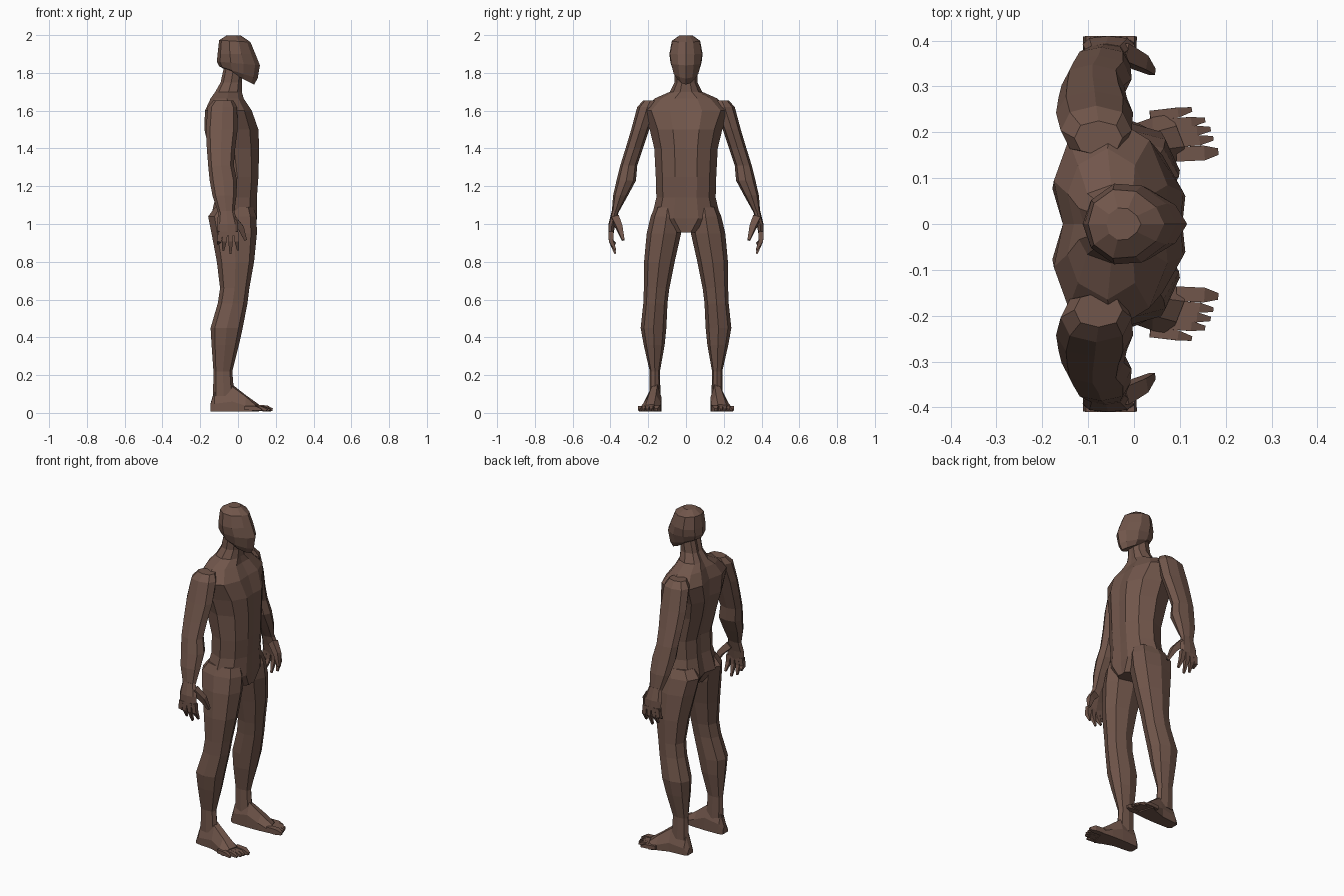
import bpy, bmesh
from mathutils import Vector

skin = bpy.data.materials.new("brown skin")
skin.diffuse_color = (0.165, 0.093, 0.07, 1)

# Cross-sections as (depth, width) in unit space
OCT = [(1, 0), (.74, .74), (0, 1), (-.74, .74), (-1, 0), (-.74, -.74), (0, -1), (.74, -.74)]
HALF = [(.95, 0), (1, .36), (.68, .78), (0, 1), (-.74, .78), (-1, .4), (-.84, 0)]
TORSO = HALF + [(u, -v) for u, v in HALF[-2:0:-1]]
HEADH = [(1, 0), (.78, .5), (.25, .95), (-.35, 1), (-.85, .6), (-1, 0)]
HEAD = HEADH + [(u, -v) for u, v in HEADH[-2:0:-1]]


def skin_rings(bm, rings):
    """Bridge a list of point rings and close both ends."""
    vr = [[bm.verts.new(p) for p in r] for r in rings]
    n = len(vr[0])
    for a, b in zip(vr, vr[1:]):
        for i in range(n):
            j = (i + 1) % n
            bm.faces.new((a[i], a[j], b[j], b[i]))
    bm.faces.new(vr[0])
    bm.faces.new(vr[-1])


def level(z, y0, y1, x0, x1, shape, tilt=0):
    """Horizontal ring filling a y and x range; tilt lifts the back."""
    cx, cy, rx, ry = (x0 + x1) / 2, (y0 + y1) / 2, (x1 - x0) / 2, (y1 - y0) / 2
    return [(cx + u * rx, cy + v * ry, z + tilt * (1 - u) / 2) for u, v in shape]


def digit(bm, pts, radii):
    """Four-sided tapering finger or toe along a path."""
    rings = []
    for i, p in enumerate(pts):
        d = (Vector(pts[min(i + 1, len(pts) - 1)]) - Vector(pts[max(i - 1, 0)])).normalized()
        a = d.cross(Vector((0, 1, 0))).normalized()
        b = d.cross(a)
        r = radii[i]
        rings.append([Vector(p) + a * r * s + b * r * t for s, t in ((1, 1), (-1, 1), (-1, -1), (1, -1))])
    skin_rings(bm, rings)


def finish(bm, name, mirror=False):
    bmesh.ops.recalc_face_normals(bm, faces=bm.faces)
    me = bpy.data.meshes.new(name)
    bm.to_mesh(me)
    bm.free()
    me.materials.append(skin)
    ob = bpy.data.objects.new(name, me)
    bpy.context.collection.objects.link(ob)
    if mirror:
        m = ob.modifiers.new("other side", 'MIRROR')
        m.use_axis = (False, True, False)
        m.use_mirror_merge = False
    return ob


# Torso and neck: z, back, front, half width
bm = bmesh.new()
skin_rings(bm, [level(z, -w, w, b, f, TORSO) for z, b, f, w in (
    (.955, -.09, .09, .07), (1.03, -.145, .10, .183), (1.14, -.12, .10, .157),
    (1.25, -.115, .108, .16), (1.40, -.155, .112, .168), (1.50, -.178, .108, .192),
    (1.60, -.175, .073, .235), (1.665, -.145, .03, .165), (1.70, -.12, .02, .085),
    (1.75, -.092, .02, .06), (1.85, -.07, .03, .06))])
finish(bm, "torso")

# Head: z at front, back, front, half width, lift of the back
bm = bmesh.new()
skin_rings(bm, [level(z, -w, w, b, f, HEAD, t) for z, b, f, w, t in (
    (1.738, -.06, .085, .048, .075), (1.77, -.10, .104, .068, .065),
    (1.84, -.112, .116, .082, .02), (1.90, -.108, .092, .088, 0),
    (1.963, -.10, .066, .075, .01), (1.998, -.06, .015, .035, 0))])
finish(bm, "head")

# Arms: z, inner, outer, back, front
bm = bmesh.new()
skin_rings(bm, [level(z, *r, OCT) for z, *r in (
    (1.655, .15, .225, -.13, -.025), (1.62, .15, .258, -.16, -.005),
    (1.50, .195, .29, -.17, -.002), (1.40, .228, .32, -.165, -.015),
    (1.31, .258, .348, -.158, -.022), (1.23, .265, .368, -.15, -.005),
    (1.15, .308, .386, -.135, -.008), (1.06, .358, .393, -.105, -.02))])
finish(bm, "arm", True)

# Hands: palm, thumb and four fingers
bm = bmesh.new()
skin_rings(bm, [level(z, *r, OCT) for z, *r in (
    (1.07, .355, .393, -.103, -.02), (1.0, .374, .41, -.112, .0), (.94, .385, .41, -.108, .0))])
for x0, x1, z in ((-.092, -.105, .895), (-.066, -.078, .86), (-.038, -.04, .842), (-.012, 0, .862)):
    digit(bm, [(x0, .397, .96), ((x0 + x1) / 2, .397, .91), (x1, .374, z)], (.013, .012, .005))
digit(bm, [(-.03, .375, 1.03), (.015, .352, .98), (.04, .332, .915)], (.02, .016, .007))
finish(bm, "hand", True)

# Legs: z, inner, outer, back, front
bm = bmesh.new()
skin_rings(bm, [level(z, *r, OCT) for z, *r in (
    (1.09, .03, .165, -.12, .08), (1.04, .02, .187, -.158, .098),
    (.95, .026, .208, -.14, .10), (.80, .06, .222, -.112, .085),
    (.66, .088, .223, -.095, .06), (.58, .098, .226, -.107, .05),
    (.45, .104, .24, -.145, .025), (.36, .113, .224, -.14, .005),
    (.22, .138, .192, -.13, -.03), (.09, .135, .195, -.132, -.02))])
finish(bm, "leg", True)

# Feet: sections along x with inner, outer, top; then five toes
bm = bmesh.new()
rings = []
for x, a, b, h in ((-.145, .142, .192, .05), (-.125, .132, .2, .12), (-.03, .13, .208, .15),
                   (.04, .132, .232, .095), (.11, .138, .25, .045)):
    m, w = (a + b) / 2, (b - a) / 2
    back = .035 if x > .1 else 0
    rings.append([(x, a, .008), (x, a, h * .55), (x, m - w * .45, h), (x - back / 2, m + w * .35, h * .92),
                  (x - back, b, h * .4), (x - back, b, .008)])
skin_rings(bm, rings)
for y0, y1, x, r in ((.152, .158, .182, .016), (.178, .187, .172, .011), (.2, .207, .166, .011),
                     (.218, .227, .154, .011), (.236, .25, .125, .011)):
    digit(bm, [(x - .09, y0, .026), (x - .03, (y0 + y1) / 2, .024), (x, y1, .016)], (r, r, r * .45))
finish(bm, "foot", True)
